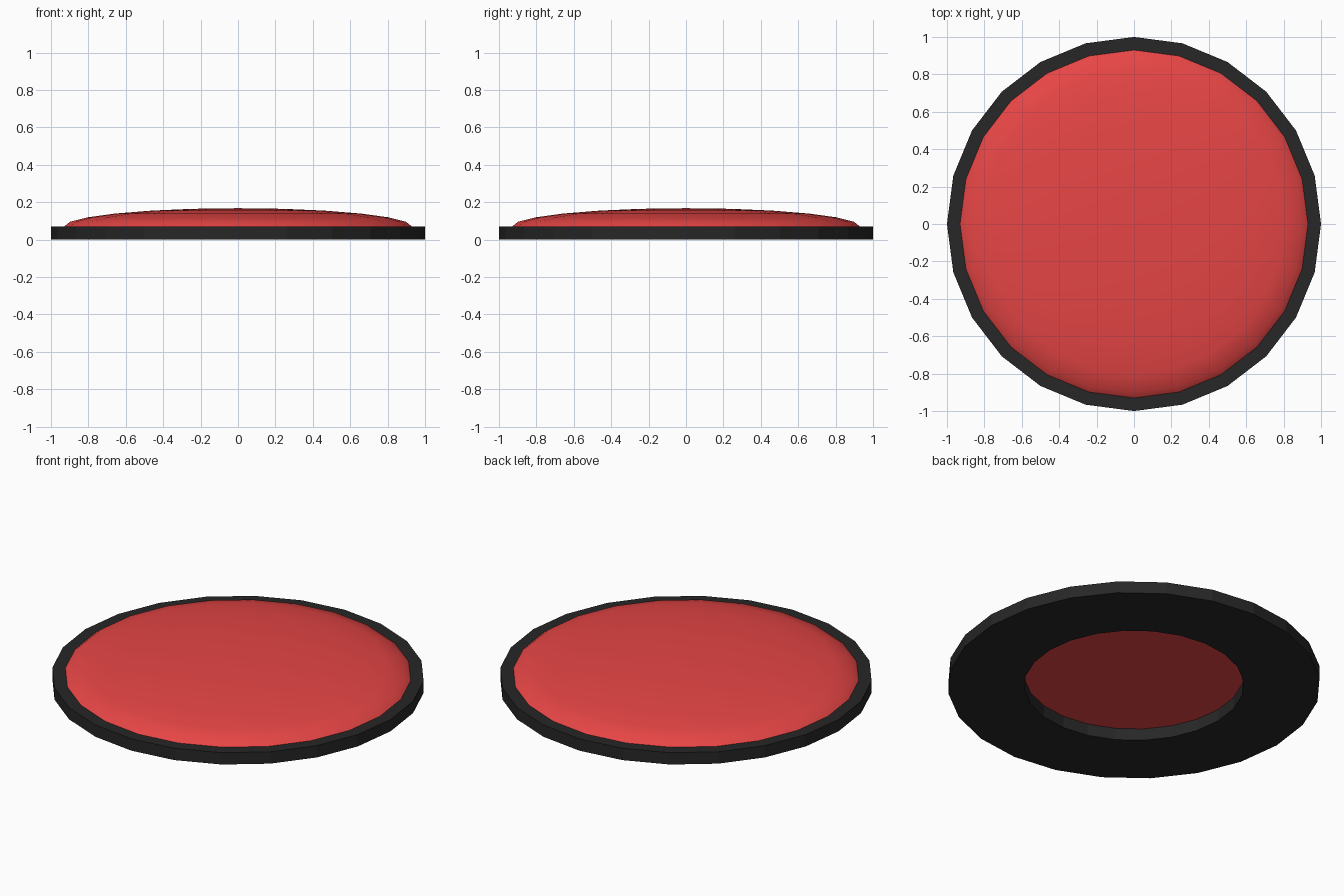
import bpy, bmesh, math

if "Cube" in bpy.data.objects:
    bpy.data.objects.remove(bpy.data.objects["Cube"])

SIDES = 24


def material(name, color):
    m = bpy.data.materials.new(name)
    m.diffuse_color = color
    m.use_nodes = True
    m.node_tree.nodes["Principled BSDF"].inputs["Base Color"].default_value = m.diffuse_color
    return m


def lathe(name, profile, mat, closed=False):
    """Spin an (r, z) profile around z; r = 0 becomes a single pole."""
    bm = bmesh.new()
    rings = []
    for r, z in profile:
        if r < 1e-6:
            rings.append([bm.verts.new((0, 0, z))] * SIDES)
        else:
            rings.append([bm.verts.new((r * math.cos(2 * math.pi * i / SIDES),
                                        r * math.sin(2 * math.pi * i / SIDES), z))
                          for i in range(SIDES)])
    pairs = list(zip(rings, rings[1:]))
    if closed:
        pairs.append((rings[-1], rings[0]))
    for a, b in pairs:
        for i in range(SIDES):
            j = (i + 1) % SIDES
            bm.faces.new(dict.fromkeys((a[i], a[j], b[j], b[i])))
    if not closed:
        bm.faces.new(rings[0][::-1])
    bmesh.ops.recalc_face_normals(bm, faces=bm.faces)
    mesh = bpy.data.meshes.new(name)
    bm.to_mesh(mesh)
    bm.free()
    mesh.materials.append(mat)
    obj = bpy.data.objects.new(name, mesh)
    bpy.context.collection.objects.link(obj)
    return obj


black = material("black", (0.02, 0.02, 0.02, 1))
red = material("red", (0.8, 0.06, 0.06, 1))

# Flat base ring with a through hole
lathe("base_ring", [(1, 0), (1, 0.07), (0.59, 0.07), (0.59, 0)], black, closed=True)

# Shallow domed cap with flat underside
steps = [math.radians(15 * k) for k in range(7)]
dome = lathe("dome_cap", [(0.93 * math.cos(a), 0.07 + 0.098 * math.sin(a)) for a in steps], red)

bpy.ops.object.select_all(action='DESELECT')
dome.select_set(True)
bpy.context.view_layer.objects.active = dome
bpy.ops.object.shade_smooth_by_angle(angle=math.radians(40))
